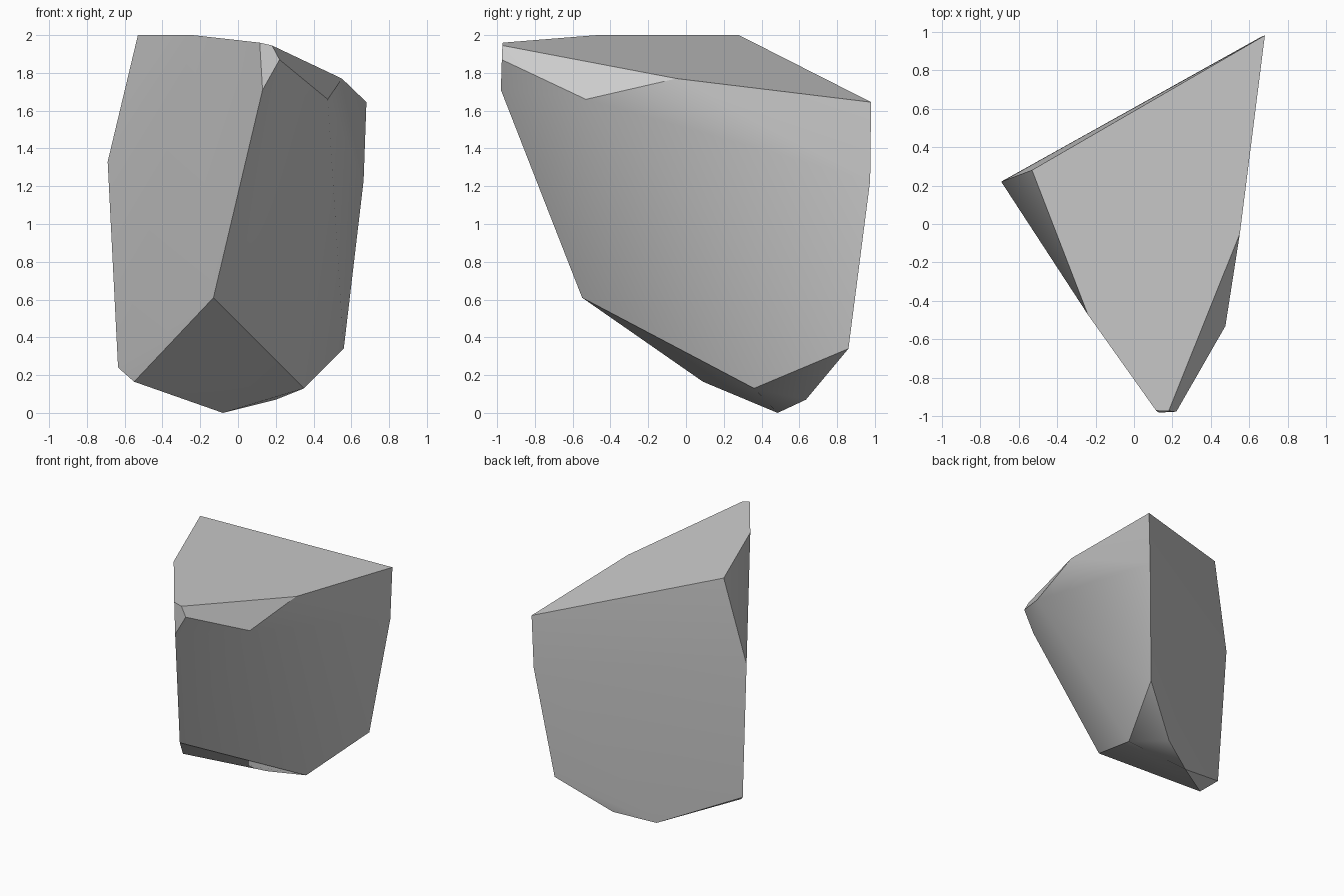
import bpy
import bmesh
import math

default_cube = bpy.data.objects.get("Cube")
if default_cube:
    bpy.data.objects.remove(default_cube, do_unlink=True)


def make_material(name, colour):
    material = bpy.data.materials.new(name)
    material.use_nodes = True
    material.diffuse_color = colour
    shader = material.node_tree.nodes["Principled BSDF"]
    shader.inputs["Base Color"].default_value = colour
    shader.inputs["Roughness"].default_value = 0.9
    return material


# Corner points of the boulder, grouped by where they sit on the stone
slanted_top = [(-.53, .28, 2), (-.24, -.47, 2), (.115, -.97, 1.96),
               (.18, -.972, 1.945), (.55, -.05, 1.77), (.68, .98, 1.645)]
front_corner = [(.22, -.975, 1.87), (.13, -.98, 1.71), (.475, -.53, 1.66)]
side_corners = [(-.69, .22, 1.33), (.665, .975, 1.23)]
lower_rim = [(-.13, -.55, .61), (.56, .86, .34), (-.635, .19, .24)]
underside = [(-.55, .09, .165), (.35, .36, .13), (.2, .635, .07), (-.08, .485, 0)]


def build_faceted_stone(name, corners, material):
    """Wrap the corner points in a tight convex shell of flat facets."""
    shell = bmesh.new()
    for corner in corners:
        shell.verts.new(corner)
    result = bmesh.ops.convex_hull(shell, input=list(shell.verts))
    leftovers = set(result["geom_interior"]) | set(result["geom_unused"])
    stray = [item for item in leftovers if isinstance(item, bmesh.types.BMVert)]
    bmesh.ops.delete(shell, geom=stray, context="VERTS")
    bmesh.ops.recalc_face_normals(shell, faces=list(shell.faces))

    mesh = bpy.data.meshes.new(name)
    shell.to_mesh(mesh)
    shell.free()
    mesh.materials.append(material)
    stone = bpy.data.objects.new(name, mesh)
    bpy.context.collection.objects.link(stone)
    return stone


# Single cut boulder, softened only across its shallow creases
grey_stone = make_material("grey stone", (.6, .6, .6, 1))
boulder = build_faceted_stone(
    "boulder", slanted_top + front_corner + side_corners + lower_rim + underside,
    grey_stone)

bpy.ops.object.select_all(action="DESELECT")
boulder.select_set(True)
bpy.context.view_layer.objects.active = boulder
bpy.ops.object.shade_smooth_by_angle(angle=math.radians(30))
